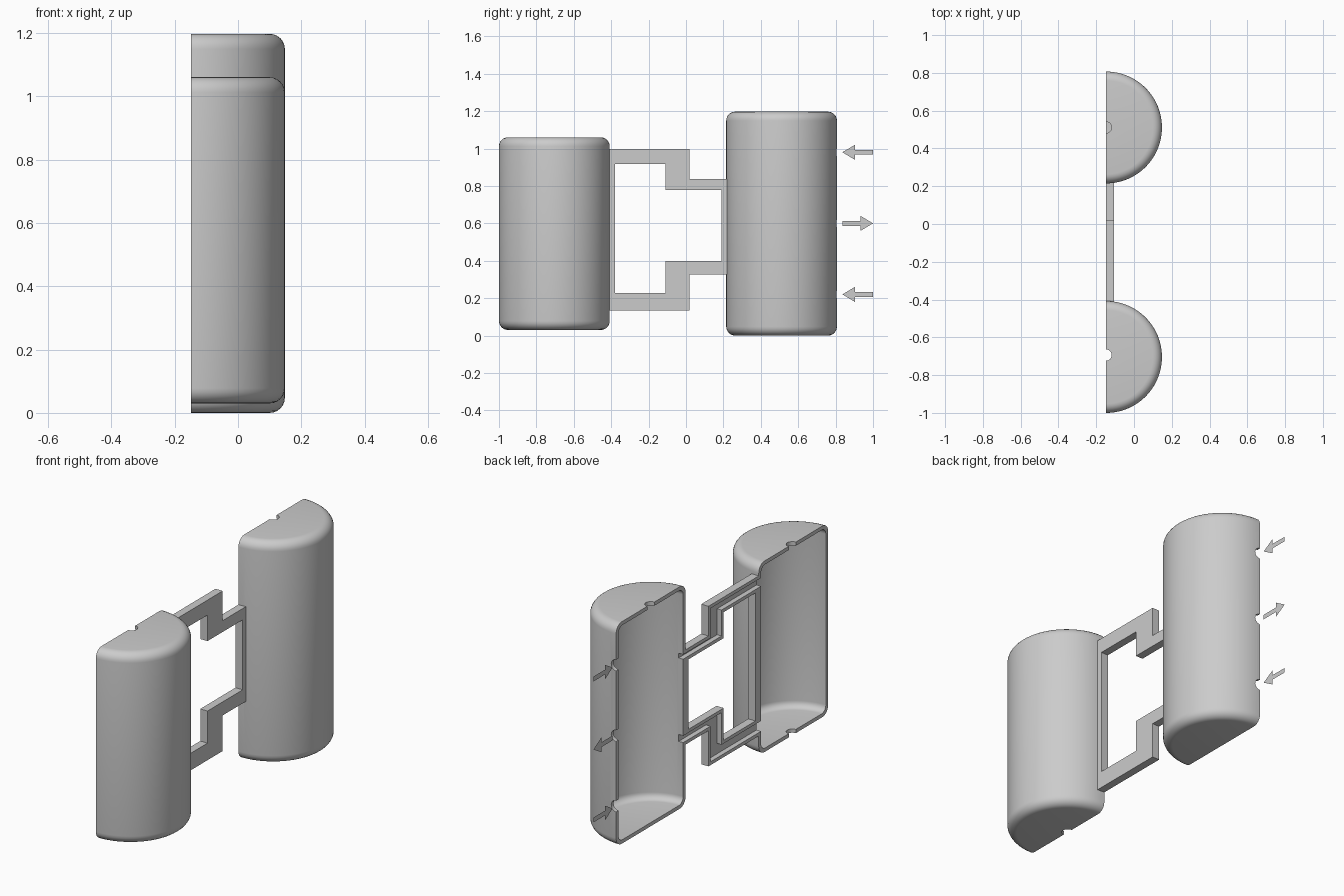
import bpy, bmesh, math

if "Cube" in bpy.data.objects:
    bpy.data.objects.remove(bpy.data.objects["Cube"])

X0 = -0.148      # open section plane
R = 0.296        # tank radius
WALL = 0.02
DEPTH = 0.043    # duct depth along x


def new_object(name, bm):
    bmesh.ops.recalc_face_normals(bm, faces=bm.faces)
    me = bpy.data.meshes.new(name)
    bm.to_mesh(me)
    bm.free()
    ob = bpy.data.objects.new(name, me)
    bpy.context.collection.objects.link(ob)
    return ob


def prism(name, yz, x1, x2):
    """Extrude a y-z outline from x1 to x2 (flat sheet if equal)."""
    bm = bmesh.new()
    f = bm.faces.new([bm.verts.new((x1, y, z)) for y, z in yz])
    if x1 != x2:
        ext = bmesh.ops.extrude_face_region(bm, geom=[f])
        vs = [g for g in ext['geom'] if isinstance(g, bmesh.types.BMVert)]
        bmesh.ops.translate(bm, verts=vs, vec=(x2 - x1, 0, 0))
    return new_object(name, bm)


def drill(loc, length, radius, along_y=False):
    bpy.ops.mesh.primitive_cylinder_add(
        vertices=24, radius=radius, depth=length, location=loc,
        rotation=(math.pi / 2 if along_y else 0, 0, 0))
    return bpy.context.object


def cut(ob, cutters):
    bpy.context.view_layer.objects.active = ob
    for c in cutters:
        m = ob.modifiers.new("cut", 'BOOLEAN')
        m.operation, m.solver, m.object = 'DIFFERENCE', 'EXACT', c
        bpy.ops.object.modifier_apply(modifier=m.name)


def rounded(r, z1, z2, fillet, n=6):
    """Half profile from the axis at the bottom to the axis at the top."""
    arc = [(math.sin(a) * fillet, math.cos(a) * fillet)
           for a in (math.pi / 2 * i / n for i in range(n + 1))]
    low = [(r - fillet + s, z1 + fillet - c) for s, c in arc]
    high = [(r - fillet + s, z2 - fillet + c) for s, c in reversed(arc)]
    return [(0, z1)] + low + high + [(0, z2)]


def half_tank(name, yc, z1, z2):
    """Half-revolved hollow shell, open on the section plane."""
    prof = rounded(R, z1, z2, 0.048) + \
        rounded(R - WALL, z1 + WALL, z2 - WALL, 0.035)[::-1]
    n, seg = len(prof), 48
    bm = bmesh.new()
    rings = []
    for i in range(seg + 1):
        a = -math.pi / 2 + math.pi * i / seg
        rings.append([bm.verts.new((X0 + r * math.cos(a), yc + r * math.sin(a), z))
                      for r, z in prof])
    axis = {k for k, p in enumerate(prof) if p[0] == 0}
    for a, b in zip(rings, rings[1:]):
        for k in range(n):
            j = (k + 1) % n
            if not (k in axis and j in axis):
                bm.faces.new((a[k], a[j], b[j], b[k]))
    bm.faces.new(rings[0])
    bm.faces.new(rings[-1])
    bmesh.ops.remove_doubles(bm, verts=bm.verts, dist=1e-5)
    return new_object(name, bm)


# Tanks
YA, YB = -0.704, 0.511
tank_a = half_tank("front_tank", YA, 0.03, 1.06)
tank_b = half_tank("rear_tank", YB, 0.0, 1.197)

# Connecting duct loop with window
duct = prism("connecting_duct", [
    (-0.41, 0.135), (0.02, 0.135), (0.02, 0.327), (0.218, 0.327),
    (0.218, 0.838), (0.02, 0.838), (0.02, 0.998), (-0.41, 0.998)], X0, X0 + DEPTH)
window = prism("window_cutter", [
    (-0.38, 0.227), (-0.11, 0.227), (-0.11, 0.40), (0.19, 0.40),
    (0.19, 0.777), (-0.11, 0.777), (-0.11, 0.917), (-0.38, 0.917)], -0.3, 0.1)

# Flow channels inside the duct, running through both tank walls
gx = X0 + DEPTH - WALL * 0.8
w = 0.018
upper = prism("upper_channel_cutter", [
    (-0.46, 0.917 + w), (-0.11 + w, 0.917 + w), (-0.11 + w, 0.777 + w),
    (0.26, 0.777 + w), (0.26, 0.838 - w), (0.02 - w, 0.838 - w),
    (0.02 - w, 0.998 - w), (-0.46, 0.998 - w)], -0.3, gx)
lower = prism("lower_channel_cutter", [
    (-0.46, 0.135 + w), (0.02 - w, 0.135 + w), (0.02 - w, 0.327 + w),
    (0.26, 0.327 + w), (0.26, 0.40 - w), (-0.11 + w, 0.40 - w),
    (-0.11 + w, 0.227 - w), (-0.46, 0.227 - w)], -0.3, gx)

# Port holes
port_a = drill((X0, YA + 0.01, 0.55), 1.6, 0.03)
port_b = drill((X0, YB, 1.2), 0.2, 0.03)
PORTS = ((0.98, -1), (0.6, 1), (0.22, -1))
side = [drill((X0, YB + R, z), 0.12, 0.03, True) for z, _ in PORTS]

cut(duct, [window, upper, lower])
cut(tank_a, [port_a, upper, lower])
cut(tank_b, [port_b, upper, lower] + side)
for c in [window, upper, lower, port_a, port_b] + side:
    bpy.data.objects.remove(c)

# Flat flow arrows
for i, (z, d) in enumerate(PORTS):
    half = [(0.082, 0), (0.015, 0.04), (0.015, 0.013), (-0.082, 0.013)]
    pts = half + [(y, -h) for y, h in half[:0:-1]]
    prism(f"flow_arrow_{i + 1}", [(0.918 + d * y, z + h) for y, h in pts], X0, X0)

# Smooth shading with sharp edges kept
bpy.ops.object.select_all(action='DESELECT')
for ob in (tank_a, tank_b):
    ob.select_set(True)
bpy.context.view_layer.objects.active = tank_a
bpy.ops.object.shade_smooth_by_angle(angle=math.radians(30))
